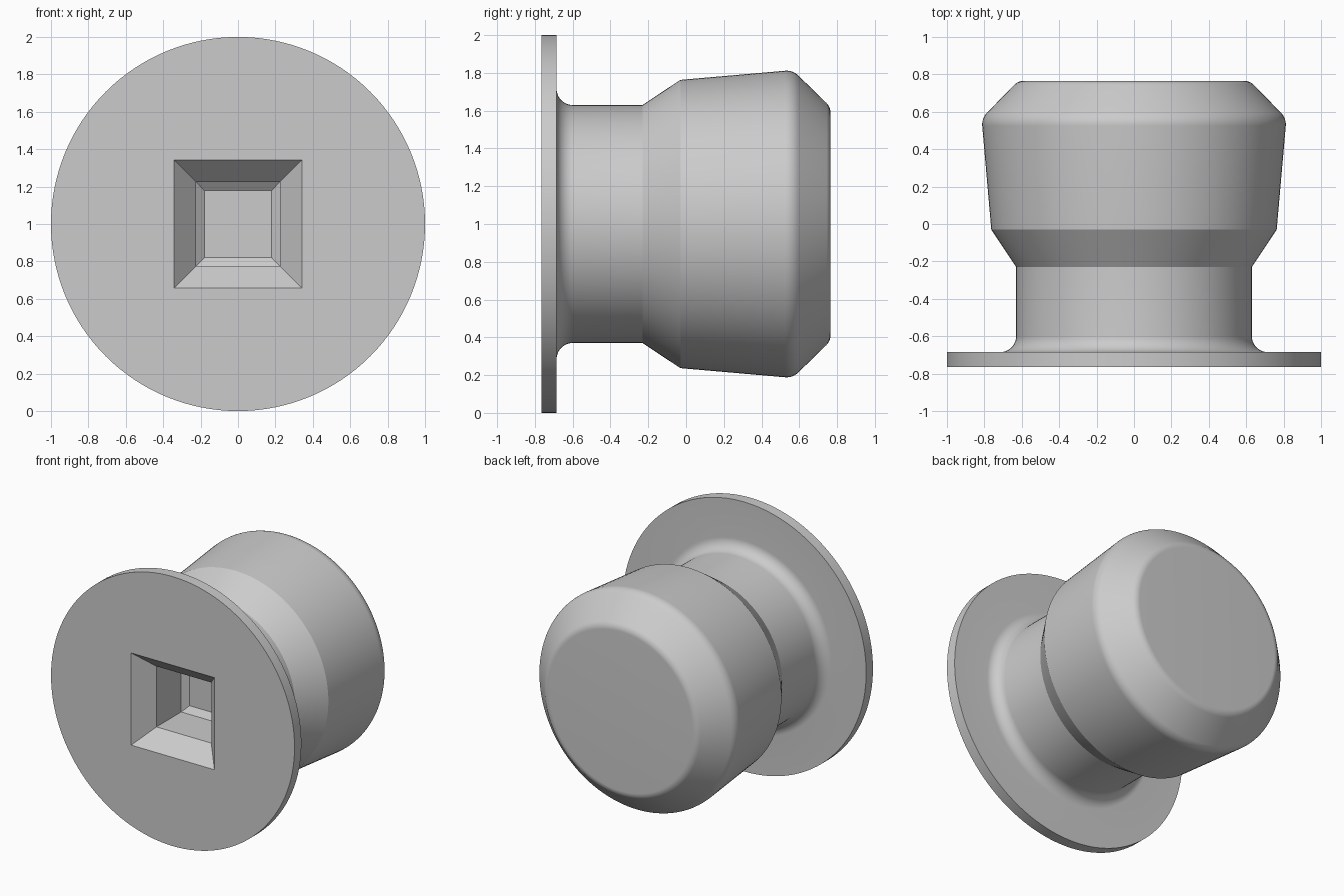
import bpy, bmesh, math
from mathutils import Vector

cube = bpy.data.objects.get("Cube")
if cube:
    bpy.data.objects.remove(cube)

SIDES = 128
CENTRE_Z = 1.0
FRONT, BACK = -0.765, 0.765


def rounded(corners, steps=8):
    """Turn (radius, y, fillet) corners into a profile with arcs at the fillets."""
    points = []
    for i, (r, y, fillet) in enumerate(corners):
        p = Vector((r, y))
        if not fillet:
            points.append(p)
            continue
        to_prev = (Vector(corners[i - 1][:2]) - p).normalized()
        to_next = (Vector(corners[i + 1][:2]) - p).normalized()
        half = to_prev.angle(to_next) / 2
        mid = p + (to_prev + to_next).normalized() * (fillet / math.sin(half))
        start = p + to_prev * (fillet / math.tan(half)) - mid
        end = p + to_next * (fillet / math.tan(half)) - mid
        for k in range(steps + 1):
            # Blend the two spokes, then push the point out to the arc
            spoke = start.lerp(end, k / steps).normalized()
            points.append(mid + spoke * fillet)
    return points


def ring(bm, radius, y, sides, turn=0.0):
    verts = []
    for i in range(sides):
        a = turn + math.tau * i / sides
        verts.append(bm.verts.new((radius * math.cos(a), y, CENTRE_Z + radius * math.sin(a))))
    return verts


def skin(bm, rings):
    for a, b in zip(rings, rings[1:]):
        n = len(a)
        for i in range(n):
            j = (i + 1) % n
            bm.faces.new((a[i], a[j], b[j], b[i]))


def loop_edges(bm, verts):
    return [bm.edges.get((v, verts[i - 1])) for i, v in enumerate(verts)]


bm = bmesh.new()

# Flange, neck, shoulder and chamfered head as one turned profile
profile = rounded([
    (1.0, FRONT, 0),
    (1.0, -0.685, 0),
    (0.63, -0.685, 0.085),
    (0.63, -0.23, 0),
    (0.763, -0.03, 0),
    (0.815, 0.565, 0.09),
    (0.62, BACK, 0.07),
    (0.0, BACK, 0),
])[:-1]
turned = [ring(bm, p.x, p.y, SIDES) for p in profile]
skin(bm, turned)
bm.faces.new(turned[-1])

# Square socket: flared mouth, straight walls, chamfered floor
socket = [ring(bm, half * math.sqrt(2), y, 4, math.pi / 4) for half, y in (
    (0.342, FRONT), (0.225, -0.635), (0.225, -0.345), (0.18, -0.31))]
skin(bm, socket)
bm.faces.new(socket[-1])

# Flat front face around the socket mouth
bmesh.ops.triangle_fill(bm, use_beauty=True, use_dissolve=False, normal=(0, -1, 0),
                        edges=loop_edges(bm, turned[0]) + loop_edges(bm, socket[0]))
bmesh.ops.recalc_face_normals(bm, faces=bm.faces)

mesh = bpy.data.meshes.new("flanged_plug")
bm.to_mesh(mesh)
bm.free()
plug = bpy.data.objects.new("flanged_plug", mesh)
bpy.context.collection.objects.link(plug)

# Plain grey material
grey = bpy.data.materials.new("plain_grey")
grey.use_nodes = True
colour = (0.6, 0.6, 0.6, 1.0)
grey.diffuse_color = colour
grey.node_tree.nodes["Principled BSDF"].inputs["Base Color"].default_value = colour
mesh.materials.append(grey)

# Smooth shading with crisp profile edges
bpy.ops.object.select_all(action="DESELECT")
plug.select_set(True)
bpy.context.view_layer.objects.active = plug
bpy.ops.object.shade_smooth_by_angle(angle=math.radians(20))
